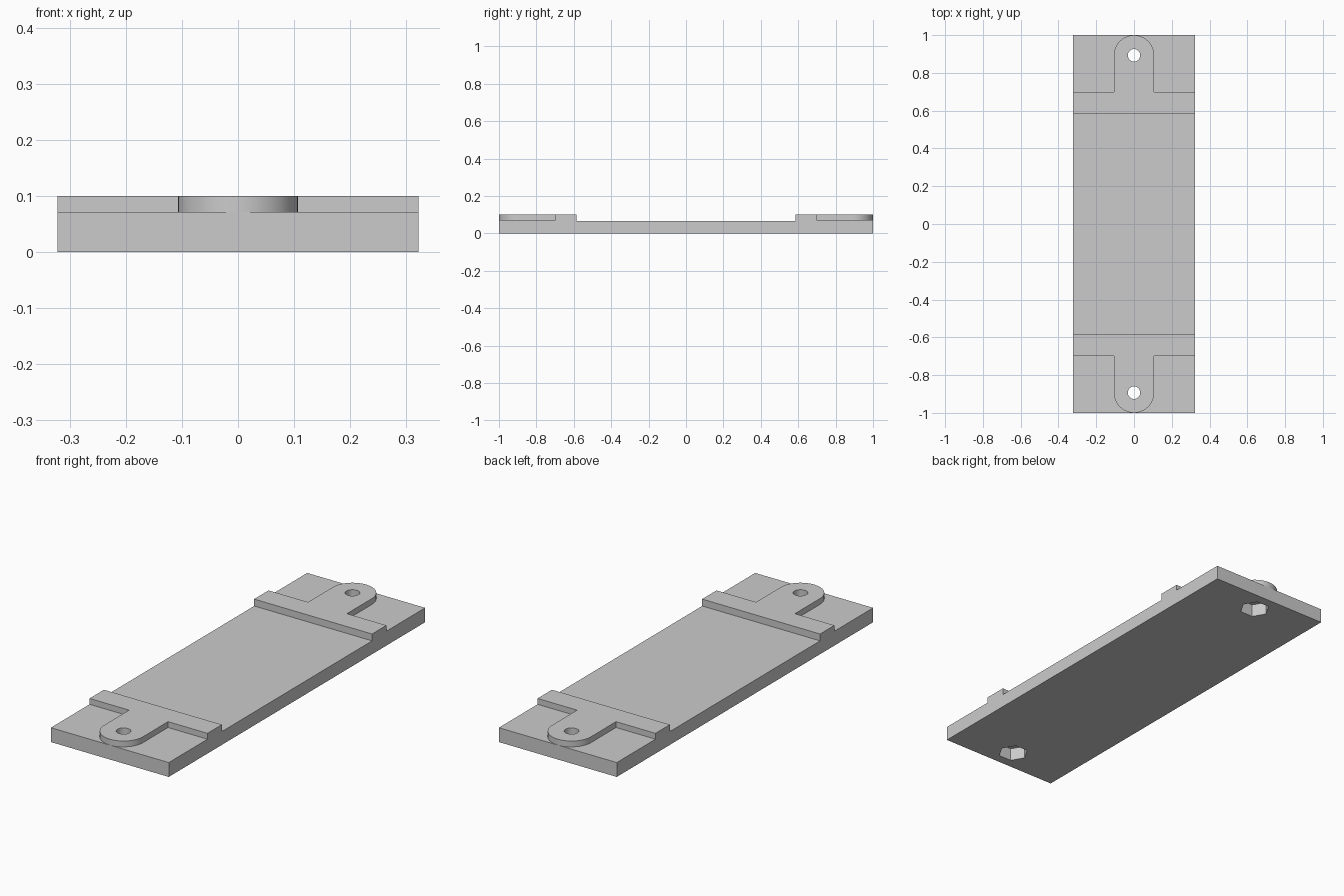
import bpy, bmesh
from math import pi, cos, sin, radians

if "Cube" in bpy.data.objects:
    bpy.data.objects.remove(bpy.data.objects["Cube"])

HALF_WIDTH = 0.322
TOP = 0.1            # top of raised bars and tabs
FLOOR = 0.066        # recessed middle
END = 0.071          # end ledges
BAR_IN, BAR_OUT = 0.586, 0.698
HOLE_Y = 0.893
TAB_R = 0.1065

grey = bpy.data.materials.new("plain grey")
grey.use_nodes = True
colour = (0.6, 0.6, 0.6, 1)
grey.diffuse_color = colour
grey.node_tree.nodes["Principled BSDF"].inputs["Base Color"].default_value = colour


def prism(name, outline, offset):
    """Extrude a closed outline of 3D points along an offset vector."""
    bm = bmesh.new()
    face = bm.faces.new([bm.verts.new(p) for p in outline])
    ext = bmesh.ops.extrude_face_region(bm, geom=[face])
    moved = [v for v in ext["geom"] if isinstance(v, bmesh.types.BMVert)]
    bmesh.ops.translate(bm, vec=offset, verts=moved)
    bmesh.ops.recalc_face_normals(bm, faces=bm.faces)
    mesh = bpy.data.meshes.new(name)
    bm.to_mesh(mesh)
    bm.free()
    mesh.materials.append(grey)
    obj = bpy.data.objects.new(name, mesh)
    bpy.context.collection.objects.link(obj)
    return obj


def disc(y, z, radius, sides):
    return [(radius * cos(2 * pi * i / sides), y + radius * sin(2 * pi * i / sides), z)
            for i in range(sides)]


def combine(target, tool, operation):
    tool.hide_render = True
    mod = target.modifiers.new(operation, "BOOLEAN")
    mod.operation, mod.solver, mod.object = operation, "EXACT", tool
    bpy.context.view_layer.objects.active = target
    bpy.ops.object.modifier_apply(modifier=mod.name)
    bpy.data.objects.remove(tool)


# Stepped plate: side profile swept across the width
half = [(1, 0), (1, END), (BAR_OUT, END), (BAR_OUT, TOP), (BAR_IN, TOP), (BAR_IN, FLOOR)]
profile = half + [(-y, z) for y, z in reversed(half)]
plate = prism("mounting_plate", [(-HALF_WIDTH, y, z) for y, z in profile],
              (2 * HALF_WIDTH, 0, 0))

for side in (1, -1):
    # Rounded tab reaching from the raised bar to the plate end
    arc = [(TAB_R * cos(pi * i / 48), side * (HOLE_Y + TAB_R * sin(pi * i / 48)), 0.04)
           for i in range(49)]
    root = side * (BAR_IN + BAR_OUT) / 2
    outline = arc + [(-TAB_R, root, 0.04), (TAB_R, root, 0.04)]
    combine(plate, prism("tab", outline, (0, 0, TOP - 0.04)), "UNION")

    # Screw hole and hexagonal nut pocket underneath
    y = side * HOLE_Y
    combine(plate, prism("screw_cutter", disc(y, -0.1, 0.033, 40), (0, 0, 0.3)), "DIFFERENCE")
    combine(plate, prism("nut_cutter", disc(y, -0.1, 0.07, 6), (0, 0, 0.163)), "DIFFERENCE")

# Smooth curved walls, crisp edges
bpy.ops.object.select_all(action="DESELECT")
plate.select_set(True)
bpy.context.view_layer.objects.active = plate
bpy.ops.object.shade_smooth_by_angle(angle=radians(30))
